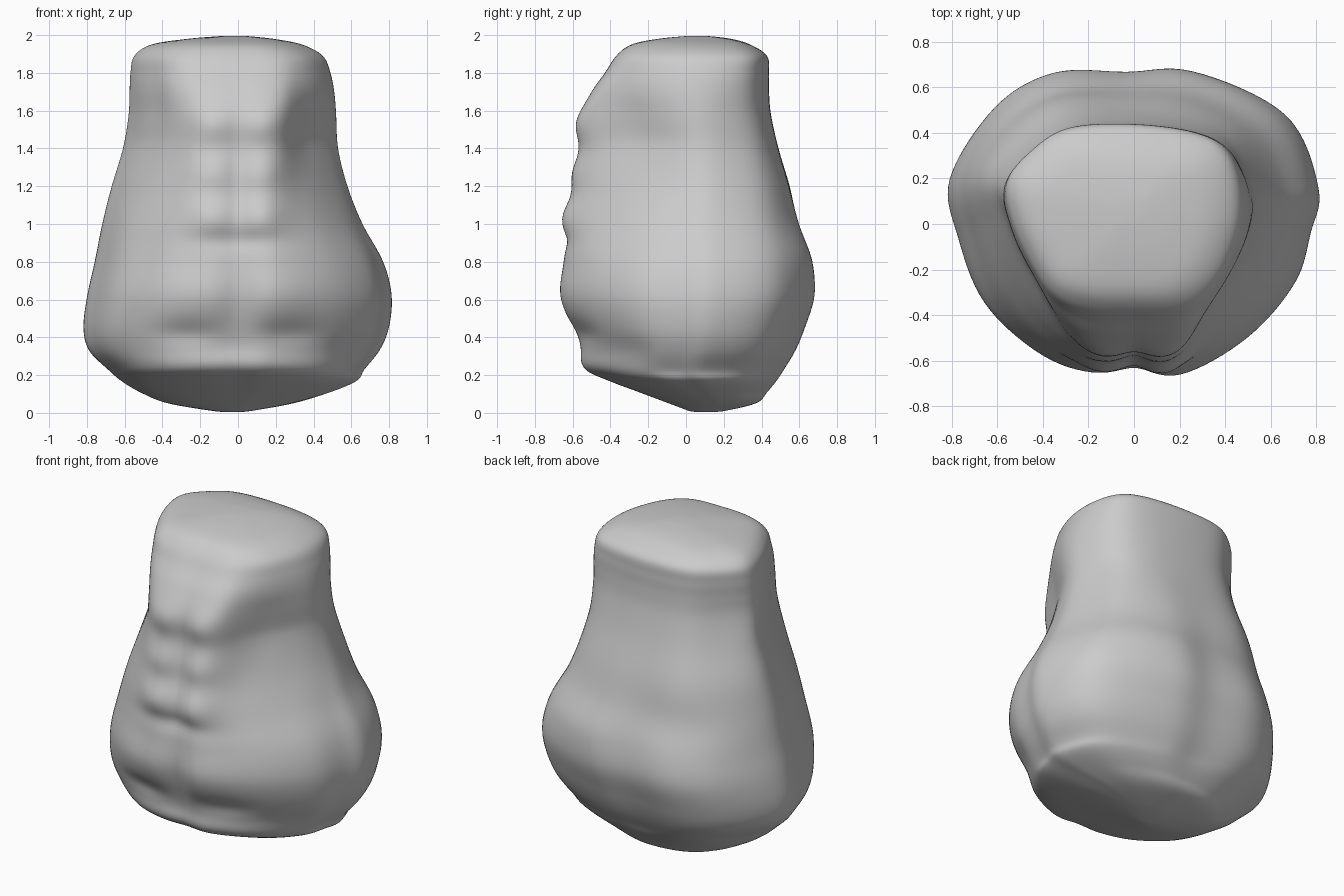
import bpy, bmesh, math

if "Cube" in bpy.data.objects:
    bpy.data.objects.remove(bpy.data.objects["Cube"])

SEG, SUB = 128, 8

# Level rows: z, left x, right x, front y, back y, section blend (0 top, 1 waist, 2 belly, 3 round)
ROWS = [
    (0.005, -0.10, 0.04, 0.03, 0.18, 3),
    (0.05, -0.37, 0.29, -0.09, 0.37, 2.9),
    (0.11, -0.52, 0.49, -0.25, 0.43, 2.6),
    (0.17, -0.62, 0.63, -0.41, 0.48, 2.3),
    (0.23, -0.69, 0.67, -0.53, 0.52, 2),
    (0.33, -0.79, 0.75, -0.55, 0.58, 2),
    (0.45, -0.82, 0.80, -0.60, 0.63, 2),
    (0.62, -0.80, 0.815, -0.65, 0.68, 2),
    (0.80, -0.76, 0.77, -0.645, 0.66, 1.9),
    (1.00, -0.72, 0.66, -0.63, 0.60, 1.6),
    (1.20, -0.67, 0.58, -0.59, 0.55, 1.3),
    (1.40, -0.61, 0.53, -0.56, 0.49, 1.05),
    (1.58, -0.58, 0.52, -0.55, 0.45, 0.85),
    (1.70, -0.575, 0.51, -0.50, 0.44, 0.5),
    (1.80, -0.57, 0.49, -0.43, 0.44, 0.2),
    (1.89, -0.55, 0.45, -0.37, 0.43, 0),
    (1.95, -0.46, 0.34, -0.29, 0.34, 0),
    (1.98, -0.27, 0.19, -0.15, 0.24, 0),
    (1.995, -0.09, 0.05, 0.0, 0.12, 0),
]

# Cross-sections, counter-clockwise from the right side
TOP = [(.48, 0), (.47, .2), (.4, .34), (.24, .41), (-.04, .44), (-.3, .42), (-.46, .32), (-.57, .18),
       (-.55, 0), (-.46, -.2), (-.36, -.34), (-.2, -.4), (0, -.41), (.2, -.4), (.33, -.33), (.42, -.2)]
WAIST = [(.52, 0), (.52, .15), (.42, .34), (.24, .43), (-.04, .46), (-.3, .44), (-.48, .32), (-.6, .17),
         (-.56, 0), (-.47, -.2), (-.36, -.4), (-.22, -.54), (0, -.56), (.2, -.54), (.32, -.38), (.43, -.18)]
BELLY = [(.78, -.05), (.815, .15), (.67, .48), (.25, .67), (-.04, .67), (-.36, .67), (-.62, .52), (-.81, .2),
         (-.77, -.08), (-.66, -.38), (-.44, -.58), (-.2, -.66), (0, -.66), (.2, -.67), (.5, -.52), (.71, -.28)]
ROUND = [(math.cos(math.atan2(y, x)), math.sin(math.atan2(y, x))) for x, y in BELLY]

# Front relief: x, z, x radius, z radius, outward amount
FRONT = [(0, 1.22, .045, .38, -.02), (0, .58, .07, .16, -.015), (0, .91, .25, .045, -.022),
         (0, .29, .3, .06, .015), (-.44, 1.62, .08, .16, -.025), (.37, 1.50, .08, .25, -.03),
         (.62, .30, .16, .12, -.03)]
for side in (-1, 1):
    for z, amount in ((1.52, .032), (1.27, .03), (1.04, .035)):
        FRONT.append((side * .13, z, .11, .09, amount))
    FRONT.append((side * .24, .62, .2, .15, .02))
    FRONT.append((side * .27, .42, .18, .06, -.025))
# Back relief: slanted ridge
BACK = [(.35, .82, .25, .14, .02), (-.35, .95, .25, .15, -.02)]


def spline(points, i, t, closed):
    n = len(points)
    pick = (lambda k: points[k % n]) if closed else (lambda k: points[min(max(k, 0), n - 1)])
    return [0.5 * (2 * b + (c - a) * t + (2 * a - 5 * b + 4 * c - d) * t * t + (3 * b - a - 3 * c + d) * t ** 3)
            for a, b, c, d in zip(pick(i - 1), pick(i), pick(i + 1), pick(i + 2))]


def outline(points):
    step = SEG // len(points)
    return [spline(points, k // step, (k % step) / step, True) for k in range(SEG)]


def fit(values, low, high):
    a, b = min(values), max(values)
    return [low + (v - a) / (b - a) * (high - low) for v in values]


def ease(v):
    v = min(max(v, 0), 1)
    return v * v * (3 - 2 * v)


def relief(bumps, x, z):
    return sum(d * math.exp(-((x - cx) / rx) ** 2 - ((z - cz) / rz) ** 2) for cx, cz, rx, rz, d in bumps)


def unit(points):
    return list(zip(fit([p[0] for p in points], -1, 1), fit([p[1] for p in points], -1, 1)))


SECTIONS = [unit(outline(s)) for s in (TOP, WAIST, BELLY, ROUND)]


def ring(row):
    z, left, right, front, back, blend = row
    blend = min(max(blend, 0), 3)
    i = min(int(blend), 2)
    f = blend - i
    pts = [[p + (q - p) * f for p, q in zip(a, b)] for a, b in zip(SECTIONS[i], SECTIONS[i + 1])]
    xs = fit([p[0] for p in pts], left, right)
    ys = fit([p[1] for p in pts], front, back)
    rise = ease((z - .12) / .15)
    return [(x, y - relief(FRONT, x, z) * rise * ease((-y - .05) / .3)
             + relief(BACK, x, z) * ease((y - .1) / .3), z) for x, y in zip(xs, ys)]


# Torso lofted through the levels
bm = bmesh.new()
levels = [spline(ROWS, i, s / SUB, False) for i in range(len(ROWS) - 1) for s in range(SUB)] + [ROWS[-1]]
rings = [[bm.verts.new(p) for p in ring(r)] for r in levels]
for low, high in zip(rings, rings[1:]):
    for k in range(SEG):
        n = (k + 1) % SEG
        bm.faces.new((low[k], low[n], high[n], high[k]))

# Rounded end caps
for loop, z in ((rings[0], 0.0), (rings[-1], 2.0)):
    tip = bm.verts.new((sum(v.co.x for v in loop) / SEG, sum(v.co.y for v in loop) / SEG, z))
    for k in range(SEG):
        bm.faces.new((loop[k], loop[(k + 1) % SEG], tip))
bmesh.ops.recalc_face_normals(bm, faces=bm.faces)
for face in bm.faces:
    face.smooth = True
mesh = bpy.data.meshes.new("torso")
bm.to_mesh(mesh)
bm.free()
torso = bpy.data.objects.new("torso", mesh)
bpy.context.collection.objects.link(torso)

# Soften the creases between levels
soften = torso.modifiers.new("soften", 'SMOOTH')
soften.factor = 0.5
soften.iterations = 6
